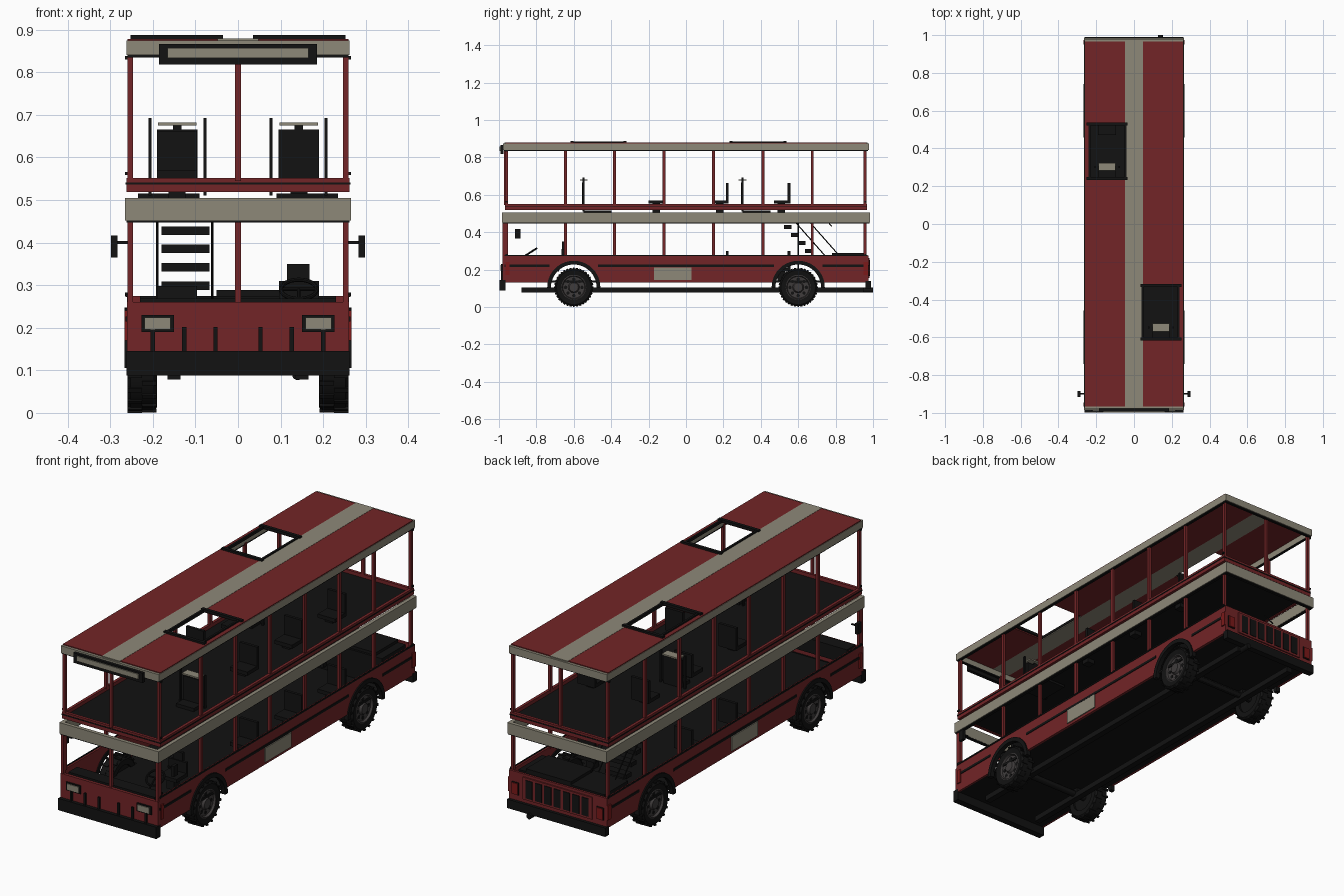
import bpy, bmesh, math
from mathutils import Vector, Matrix

def material(name, r, g, b):
    m = bpy.data.materials.new(name)
    m.diffuse_color = (r, g, b, 1)
    return m

RED = material("deep red", 0.17, 0.018, 0.02)
CREAM = material("warm cream", 0.27, 0.25, 0.19)
BLACK = material("black", 0.006, 0.006, 0.006)
GREY = material("hub grey", 0.05, 0.045, 0.045)
LAMP = material("tail lamp red", 0.2, 0.01, 0.01)

def finish(name, bm, mat, smooth=False):
    bmesh.ops.recalc_face_normals(bm, faces=bm.faces)
    me = bpy.data.meshes.new(name)
    bm.to_mesh(me)
    bm.free()
    me.materials.append(mat)
    ob = bpy.data.objects.new(name, me)
    bpy.context.collection.objects.link(ob)
    if smooth:
        bpy.ops.object.select_all(action='DESELECT')
        ob.select_set(True)
        bpy.context.view_layer.objects.active = ob
        bpy.ops.object.shade_smooth_by_angle()
    return ob

def boxes(name, mat, items, mirror=False):
    """Each item is x0, x1, y0, y1, z0, z1."""
    bm = bmesh.new()
    if mirror:
        items = items + [(-b, -a, *r) for a, b, *r in items]
    for a, b, c, d, e, f in items:
        mtx = Matrix.Translation(((a+b)/2, (c+d)/2, (e+f)/2)) @ Matrix.Diagonal((b-a, d-c, f-e, 1))
        bmesh.ops.create_cube(bm, size=1, matrix=mtx)
    return finish(name, bm, mat)

def rods(name, mat, items, r=0.004, seg=8):
    """Each item is a pair of end points."""
    bm = bmesh.new()
    for p, q in items:
        p, q = Vector(p), Vector(q)
        rot = (q-p).to_track_quat('Z', 'Y').to_matrix().to_4x4()
        bmesh.ops.create_cone(bm, cap_ends=True, segments=seg, radius1=r, radius2=r,
                              depth=(q-p).length, matrix=Matrix.Translation((p+q)/2) @ rot)
    return finish(name, bm, mat, True)

def plate(name, mat, pts, x0, x1):
    """Extrude a y-z outline along x, on both sides."""
    bm = bmesh.new()
    for s in (1, -1):
        f = bm.faces.new([bm.verts.new((s*x0, y, z)) for y, z in pts])
        ext = bmesh.ops.extrude_face_region(bm, geom=[f])
        vs = [v for v in ext['geom'] if isinstance(v, bmesh.types.BMVert)]
        bmesh.ops.translate(bm, verts=vs, vec=(s*(x1-x0), 0, 0))
    return finish(name, bm, mat)

def lathe(name, mat, prof, x, y, z, s):
    """Spin a (radius, offset) profile about the x axis."""
    bm = bmesh.new()
    vs = [bm.verts.new((s*o, 0, r)) for r, o in prof]
    es = [bm.edges.new(p) for p in zip(vs, vs[1:])]
    bmesh.ops.spin(bm, geom=vs+es, cent=(0, 0, 0), axis=(1, 0, 0), angle=2*math.pi, steps=40)
    bmesh.ops.remove_doubles(bm, verts=bm.verts, dist=1e-5)
    bmesh.ops.translate(bm, verts=bm.verts, vec=(s*x, y, z))
    return finish(name, bm, mat, True)

def arc(cy, r, n=20, a0=0.0):
    cz = 0.105
    return [(cy - r*math.cos(a0+(math.pi-2*a0)*i/n), cz + r*math.sin(a0+(math.pi-2*a0)*i/n)) for i in range(n+1)]

# Lower body sides with wheel arch cut-outs
a0 = math.asin(0.025/0.125)
side = [(-0.975, 0.13)] + arc(-0.6, 0.125, a0=a0) + arc(0.6, 0.125, a0=a0)
side += [(0.975, 0.13), (0.975, 0.275), (-0.975, 0.275)]
plate("lower_side_panel", RED, side, 0.25, 0.261)
for cy in (-0.6, 0.6):
    plate("wheel_arch_flare", BLACK, arc(cy, 0.122) + arc(cy, 0.142)[::-1], 0.245, 0.267)
boxes("side_stripe", BLACK, [(0.259, 0.264, -0.97, -0.73, 0.214, 0.226), (0.259, 0.264, -0.47, 0.47, 0.214, 0.226),
      (0.259, 0.264, 0.73, 0.97, 0.214, 0.226), (0.259, 0.264, -0.97, 0.97, 0.272, 0.279)], True)
boxes("side_plaque", CREAM, [(0.26, 0.266, -0.17, 0.03, 0.143, 0.212)], True)
boxes("side_marker", LAMP, [(0.26, 0.267, 0.95, 0.975, 0.17, 0.24), (0.26, 0.267, -0.965, -0.945, 0.17, 0.24)], True)

# Floors and underside
boxes("lower_floor", BLACK, [(-0.252, 0.252, -0.975, 0.975, 0.13, 0.142)])
boxes("upper_floor", BLACK, [(-0.252, 0.252, -0.965, 0.965, 0.522, 0.534)])
boxes("chassis_rail", BLACK, [(0.135, 0.165, -0.88, 0.95, 0.078, 0.105)], True)
boxes("rail_mount", BLACK, [(0.14, 0.16, y-0.02, y+0.02, 0.1, 0.132) for y in (-0.6, 0.6)], True)
rods("exhaust_pipe", BLACK, [((0.14, 0.3, 0.09), (0.14, 1.0, 0.09))], 0.013, 16)
rods("axle", BLACK, [((-0.22, y, 0.105), (0.22, y, 0.105)) for y in (-0.6, 0.6)], 0.015, 12)

# Front and rear lower panels
boxes("front_panel", RED, [(-0.261, 0.261, -0.982, -0.968, 0.14, 0.26)])
boxes("rear_panel", RED, [(-0.261, 0.261, 0.965, 0.976, 0.13, 0.275)])
boxes("front_bumper", BLACK, [(-0.262, 0.262, -0.998, -0.965, 0.088, 0.145)])
boxes("rear_bumper", BLACK, [(-0.262, 0.262, 0.96, 0.99, 0.095, 0.138)])
boxes("front_grille_bar", BLACK, [(x-0.005, x+0.005, -0.99, -0.98, 0.14, 0.202) for x in (0.2, 0.126, 0.053)], True)
boxes("headlight_frame", BLACK, [(0.15, 0.227, -0.988, -0.98, 0.19, 0.23)], True)
boxes("headlight", CREAM, [(0.158, 0.219, -0.992, -0.985, 0.196, 0.224)], True)
boxes("rear_grille_frame", RED, [(-0.185, 0.185, 0.974, 0.982, 0.155, 0.262)])
boxes("rear_grille_slot", BLACK, [(-0.168+i*0.05, -0.132+i*0.05, 0.98, 0.985, 0.165, 0.252) for i in range(7)])
boxes("tail_light_frame", BLACK, [(0.208, 0.246, 0.974, 0.98, 0.165, 0.225)], True)
boxes("tail_light", LAMP, [(0.211, 0.243, 0.978, 0.984, 0.168, 0.222)], True)

# Window pillars on both decks
ys = [-0.96] + [-0.645+0.264*i for i in range(6)] + [0.957]
for name, z0, z1 in (("lower_pillar", 0.27, 0.46), ("upper_pillar", 0.545, 0.845)):
    boxes(name, RED, [(0.246, 0.259, y-0.008, y+0.008, z0, z1) for y in ys], True)
boxes("windscreen_post", RED, [(-0.007, 0.007, -0.974, -0.96, 0.25, 0.46), (-0.007, 0.007, -0.972, -0.958, 0.545, 0.845),
      (-0.007, 0.007, 0.95, 0.964, 0.545, 0.845)])
boxes("front_corner_post", RED, [(0.246, 0.259, -0.98, -0.96, 0.25, 0.465)], True)
boxes("pillar_bracket", BLACK, [(0.257, 0.265, s*0.96-0.006, s*0.96+0.006, z, z+0.008)
      for s in (-1, 1) for z in (0.275, 0.558, 0.83)], True)

def ring(name, mat, hx, hy, t, z0, z1):
    boxes(name, mat, [(hx-t, hx, -hy, hy, z0, z1)], True)
    boxes(name + "_end", mat, [(-hx+t, hx-t, s*hy-(t if s > 0 else 0), s*hy+(0 if s > 0 else t), z0, z1) for s in (-1, 1)])

# Cream mid band, upper deck sill, roof rim
ring("mid_band", CREAM, 0.265, 0.985, 0.018, 0.452, 0.505)
ring("mid_band_trim", BLACK, 0.262, 0.982, 0.014, 0.447, 0.453)
ring("upper_sill", RED, 0.262, 0.967, 0.014, 0.519, 0.551)
ring("sill_trim", BLACK, 0.264, 0.969, 0.01, 0.536, 0.541)
ring("roof_rim", CREAM, 0.262, 0.978, 0.014, 0.84, 0.874)
ring("roof_rim_trim", BLACK, 0.26, 0.974, 0.012, 0.835, 0.841)

# Roof panels around two open hatches
for s, ya, yb in ((1, -0.61, -0.325), (-1, 0.24, 0.53)):
    def flip(items):
        return items if s > 0 else [(-b, -a, *r) for a, b, *r in items]
    boxes("roof_panel", RED, flip([(0.048, 0.26, -0.965, ya, 0.868, 0.878), (0.048, 0.26, yb, 0.965, 0.868, 0.878),
          (0.235, 0.26, ya, yb, 0.868, 0.878)]))
    boxes("hatch_frame", BLACK, flip([(0.035, 0.252, ya-0.008, ya+0.008, 0.874, 0.887), (0.035, 0.252, yb-0.008, yb+0.008, 0.874, 0.887),
          (0.04, 0.05, ya, yb, 0.872, 0.885), (0.23, 0.24, ya, yb, 0.872, 0.885)]))
    # Hatch seat with guard posts and cream head plate
    y = ya + 0.062
    boxes("hatch_seat", BLACK, flip([(0.095, 0.19, y-0.008, y+0.006, 0.53, 0.665), (0.095, 0.19, y-0.06, y, 0.53, 0.55),
          (0.133, 0.153, y-0.006, y+0.006, 0.66, 0.675), (0.09, 0.235, y, y+0.15, 0.504, 0.515)]))
    boxes("head_plate", CREAM, flip([(0.098, 0.188, y-0.02, y+0.022, 0.675, 0.682)]))
    boxes("guard_post", BLACK, flip([(0.074, 0.081, y-0.006, y+0.006, 0.51, 0.692), (0.203, 0.21, y-0.006, y+0.006, 0.51, 0.692)]))
boxes("roof_stripe", CREAM, [(-0.048, 0.048, -0.97, 0.97, 0.868, 0.879)])

# Destination board
boxes("sign_frame", BLACK, [(-0.185, 0.185, -0.992, -0.975, 0.818, 0.866)])
boxes("sign_face", CREAM, [(-0.165, 0.165, -0.997, -0.99, 0.833, 0.857)])

# Passenger seats on both decks
def seat(name, x, y, z, h):
    boxes(name, BLACK, [(x-0.047, x+0.047, y-0.08, y, z, z+0.018), (x-0.047, x+0.047, y-0.006, y+0.008, z, z+h),
          (x-0.02, x+0.02, y-0.06, y-0.02, z-0.05, z)])
for y in (-0.12, 0.22, 0.55):
    for x in (-0.143, 0.143):
        seat("upper_seat", x, y, 0.552, 0.11)
        if x > 0 or y < 0.5:
            seat("lower_seat", x, y, 0.19, 0.108)
boxes("rear_bench", BLACK, [(-0.23, 0.23, 0.77, 0.95, 0.142, 0.275), (-0.05, 0.19, 0.78, 0.95, 0.27, 0.289)])

# Driver seat, dashboard and steering wheel
seat("driver_seat", 0.143, -0.66, 0.24, 0.07)
boxes("driver_headrest", BLACK, [(0.115, 0.168, -0.662, -0.648, 0.3, 0.35)])
boxes("dashboard", BLACK, [(-0.23, 0.23, -0.965, -0.9, 0.2, 0.268)])
bpy.ops.mesh.primitive_torus_add(location=(0.143, -0.835, 0.29), rotation=(-1.0 + math.pi/2, 0, 0), major_radius=0.042,
                                 minor_radius=0.005, major_segments=24, minor_segments=8)
bpy.context.object.name = "steering_wheel"
bpy.context.object.data.materials.append(BLACK)
rods("steering_column", BLACK, [((0.143, -0.835, 0.29), (0.143, -0.9, 0.24)), ((0.101, -0.835, 0.29), (0.185, -0.835, 0.29))])

# Staircase and handrails
boxes("stair_step", BLACK, [(-0.18, -0.067, 0.525+0.037*i, 0.565+0.037*i, 0.418-0.043*i, 0.438-0.043*i) for i in range(7)])
rods("stair_rail", BLACK, [((x, y, z), (x, y+0.19, z-0.215)) for x in (-0.19, -0.06) for y, z in ((0.57, 0.47), (0.62, 0.5))]
     + [((-0.19, 0.6, 0.2), (-0.19, 0.6, 0.45)), ((-0.19, 0.72, 0.5), (-0.19, 0.78, 0.43))], 0.003)

# Wing mirrors
boxes("mirror", BLACK, [(0.283, 0.298, -0.915, -0.885, 0.365, 0.416), (0.255, 0.285, -0.903, -0.896, 0.397, 0.403)], True)

# Wheels: tyre, tread lugs, hub and hub holes
for s in (1, -1):
    for y in (-0.6, 0.6):
        lathe("tyre", BLACK, [(0.066, 0), (0.092, 0), (0.101, 0.008), (0.101, 0.062), (0.092, 0.07), (0.066, 0.066), (0.066, 0)], 0.19, y, 0.105, s)
        lathe("hub", GREY, [(0.067, 0.066), (0.062, 0.068), (0.058, 0.058), (0.03, 0.056), (0.024, 0.068), (0, 0.069)], 0.19, y, 0.105, s)
        lathe("hub_back", BLACK, [(0.067, 0.01), (0, 0.01)], 0.19, y, 0.105, s)
        bm = bmesh.new()
        for i in range(36):
            m = Matrix.Translation((s*(0.208 if i % 2 else 0.242), y, 0.105)) @ Matrix.Rotation(i*math.pi/18, 4, 'X')
            m = m @ Matrix.Translation((0, 0, 0.1015)) @ Matrix.Diagonal((0.034, 0.01, 0.007, 1))
            bmesh.ops.create_cube(bm, size=1, matrix=m)
        finish("tread_lugs", bm, BLACK)
        holes = [(y+0.044*math.cos(k*math.pi/4), 0.105+0.044*math.sin(k*math.pi/4)) for k in range(8)]
        rods("hub_hole", BLACK, [((s*0.24, a, b), (s*0.2485, a, b)) for a, b in holes], 0.009, 12)
